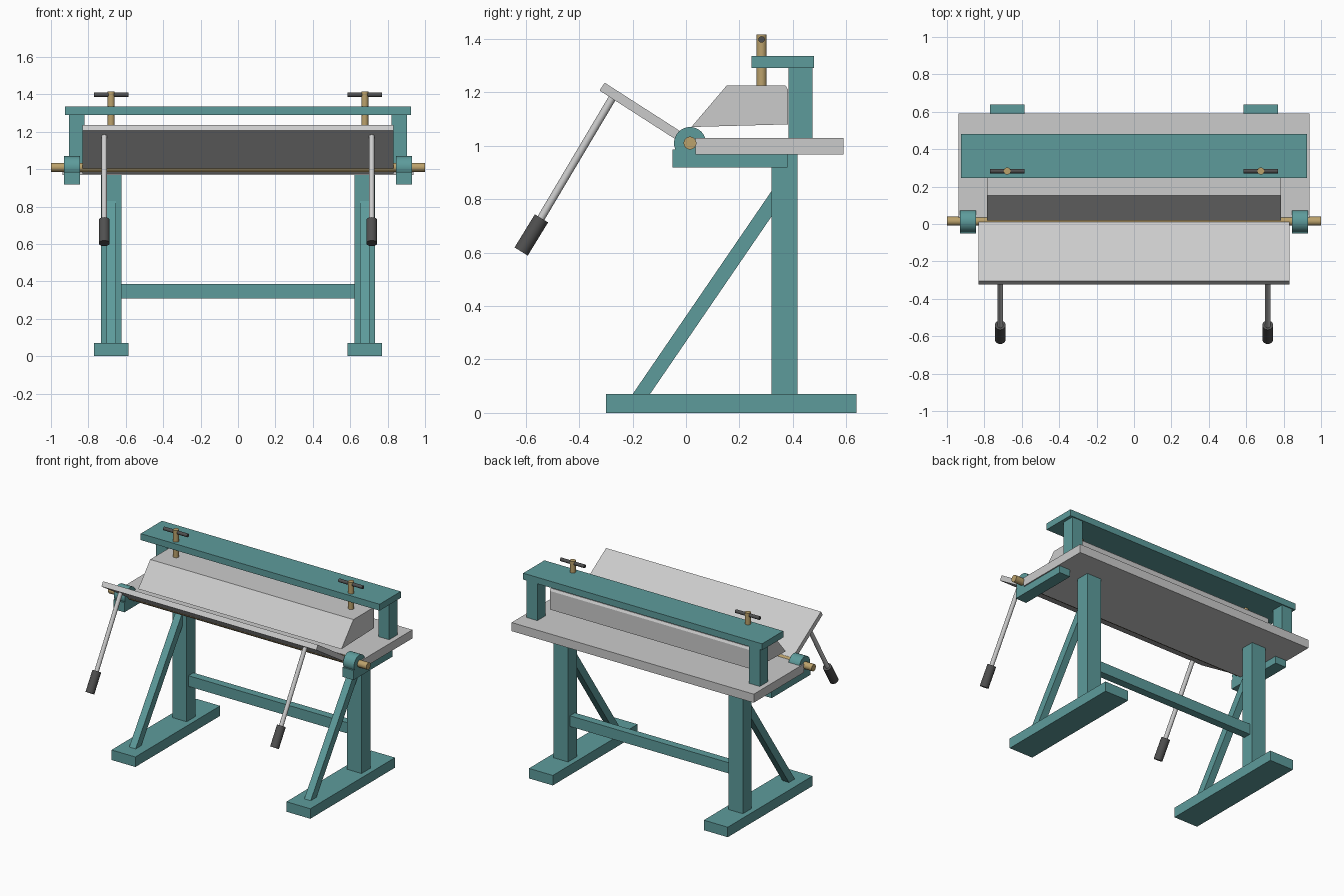
import bpy, bmesh, math
from mathutils import Vector

if "Cube" in bpy.data.objects:
    bpy.data.objects.remove(bpy.data.objects["Cube"])


def material(name, rgb):
    m = bpy.data.materials.new(name)
    m.diffuse_color = (*rgb, 1)
    m.use_nodes = True
    m.node_tree.nodes["Principled BSDF"].inputs["Base Color"].default_value = m.diffuse_color
    return m


TEAL = material("teal_paint", (0.11, 0.33, 0.33))
BRASS = material("brass", (0.5, 0.36, 0.15))
DARK = material("dark_rubber", (0.08, 0.08, 0.08))


def extrude(name, profile, x0, x1, mat=None):
    """Side (y, z) profile extruded along x."""
    bm = bmesh.new()
    face = bm.faces.new([bm.verts.new((x0, y, z)) for y, z in profile])
    new = bmesh.ops.extrude_face_region(bm, geom=[face])["geom"]
    verts = [v for v in new if isinstance(v, bmesh.types.BMVert)]
    bmesh.ops.translate(bm, verts=verts, vec=(x1 - x0, 0, 0))
    bmesh.ops.recalc_face_normals(bm, faces=bm.faces)
    mesh = bpy.data.meshes.new(name)
    bm.to_mesh(mesh)
    bm.free()
    ob = bpy.data.objects.new(name, mesh)
    bpy.context.collection.objects.link(ob)
    if mat:
        mesh.materials.append(mat)
    return ob


def box(name, x, y, z, mat=None):
    return extrude(name, [(y[0], z[0]), (y[1], z[0]), (y[1], z[1]), (y[0], z[1])], *x, mat)


def rod(name, a, b, r, mat=None, sides=24):
    a, b = Vector(a), Vector(b)
    bpy.ops.mesh.primitive_cylinder_add(
        vertices=sides, radius=r, depth=(b - a).length, location=(a + b) / 2,
        rotation=(b - a).to_track_quat("Z", "Y").to_euler())
    ob = bpy.context.object
    ob.name = name
    bpy.ops.object.shade_smooth_by_angle(angle=math.radians(40))
    if mat:
        ob.data.materials.append(mat)
    return ob


PIVOT_Y, PIVOT_Z = 0.015, 1.01

# Full-width parts
box("bed_plate", (-0.938, 0.938), (0.035, 0.59), (0.968, 1.028))
box("stretcher", (-0.64, 0.64), (0.34, 0.395), (0.31, 0.385), TEAL)
box("top_beam", (-0.925, 0.925), (0.245, 0.48), (1.29, 1.335), TEAL)
extrude("clamp_bar", [(0.02, 1.07), (0.382, 1.08), (0.382, 1.21), (0.372, 1.226), (0.153, 1.226)],
        -0.787, 0.787)
rod("hinge_shaft", (-1, PIVOT_Y, PIVOT_Z), (1, PIVOT_Y, PIVOT_Z), 0.024, BRASS)

# Tilted bending leaf, centred on the hinge axis
pivot = Vector((PIVOT_Y, PIVOT_Z))
ang = math.radians(147.3)
along = Vector((math.cos(ang), math.sin(ang)))
across = Vector((along.y, -along.x)) * 0.0175
ends = [pivot - along * 0.035, pivot + along * 0.391]
extrude("bending_leaf", [ends[0] + across, ends[1] + across, ends[1] - across, ends[0] - across],
        -0.832, 0.832)

# Parts repeated on the left and right
for s, side in ((-1, "left"), (1, "right")):
    def span(a, b):
        return tuple(sorted((s * a, s * b)))

    box(f"{side}_foot", span(0.585, 0.77), (-0.30, 0.638), (0, 0.07), TEAL)
    box(f"{side}_post", span(0.622, 0.733), (0.32, 0.417), (0.07, 0.968), TEAL)
    extrude(f"{side}_brace", [(-0.20, 0.07), (-0.135, 0.07), (0.32, 0.735), (0.32, 0.83)],
            *span(0.653, 0.703), TEAL)
    box(f"{side}_beam_post", span(0.82, 0.903), (0.383, 0.473), (1.028, 1.29), TEAL)

    # Hinge bearing and its arm
    box(f"{side}_bearing_arm", span(0.845, 0.93), (-0.05, 0.38), (0.918, 0.985), TEAL)
    rod(f"{side}_bearing", (s * 0.845, PIVOT_Y, PIVOT_Z), (s * 0.93, PIVOT_Y, PIVOT_Z),
        0.06, TEAL, 32)

    # Clamp screw with T-bar
    rod(f"{side}_clamp_screw", (s * 0.678, 0.283, 1.22), (s * 0.678, 0.283, 1.416), 0.019, BRASS)
    rod(f"{side}_screw_handle", (s * 0.585, 0.283, 1.398), (s * 0.771, 0.283, 1.398), 0.012, DARK, 16)

    # Lever and grip
    rod(f"{side}_lever", (s * 0.715, -0.272, 1.185), (s * 0.715, -0.56, 0.70), 0.0145)
    rod(f"{side}_lever_grip", (s * 0.715, -0.541, 0.728), (s * 0.715, -0.617, 0.604), 0.029, DARK)
